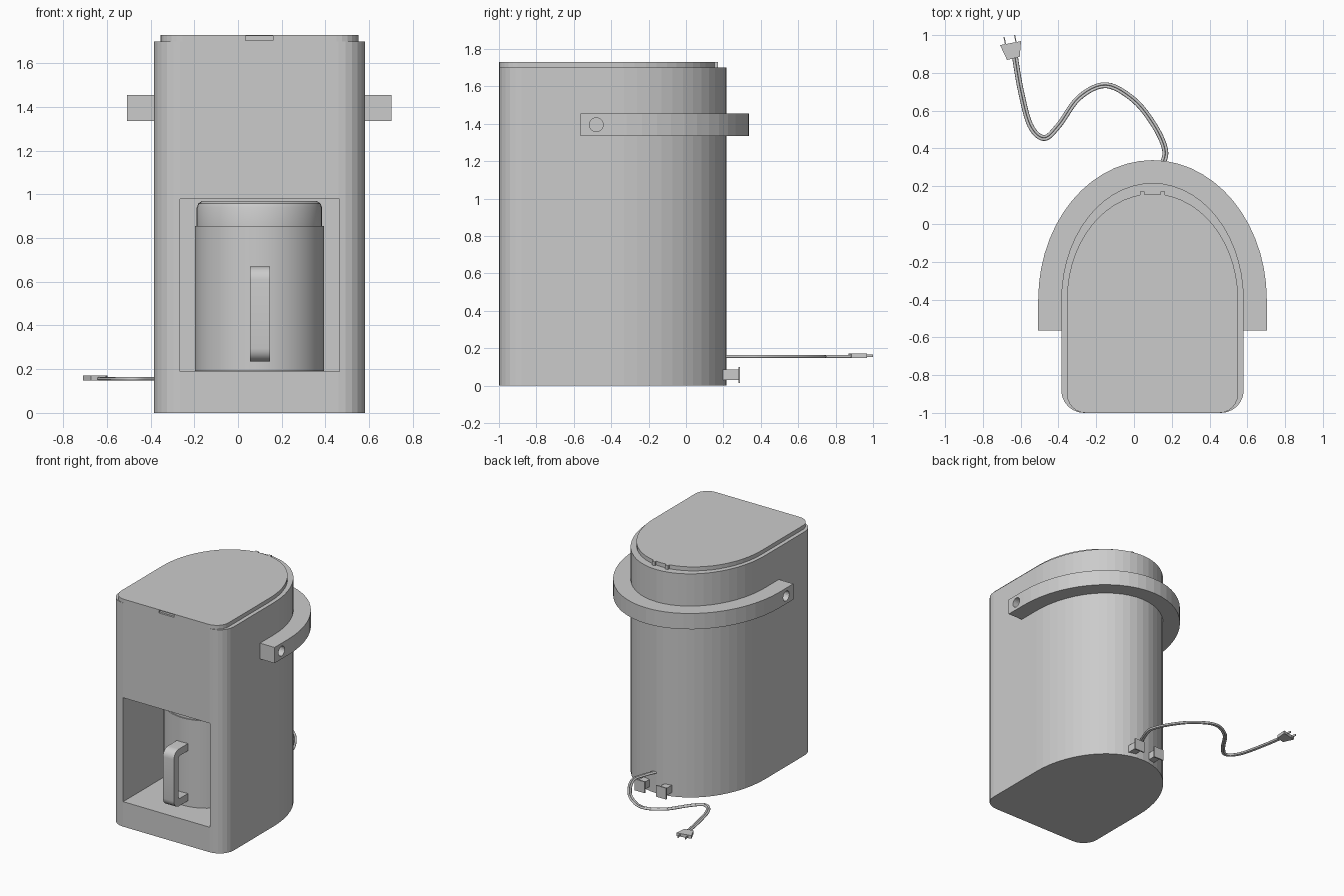
import bpy, bmesh
from math import sin, cos, pi
from mathutils import Vector
from mathutils.geometry import interpolate_bezier

if "Cube" in bpy.data.objects:
    bpy.data.objects.remove(bpy.data.objects["Cube"])

CX = 0.098   # symmetry line of the machine
YC = -0.40   # where the straight sides meet the elliptical back


def finish(name, bm, smooth=False):
    bmesh.ops.recalc_face_normals(bm, faces=bm.faces)
    me = bpy.data.meshes.new(name)
    bm.to_mesh(me)
    bm.free()
    ob = bpy.data.objects.new(name, me)
    bpy.context.collection.objects.link(ob)
    if smooth:
        bpy.context.view_layer.objects.active = ob
        ob.select_set(True)
        bpy.ops.object.shade_smooth_by_angle(angle=0.6)
        ob.select_set(False)
    return ob


def prism(name, pts, lo, hi, axis='z', smooth=False):
    bm = bmesh.new()
    place = (lambda a, b, h: (a, b, h)) if axis == 'z' else (lambda a, b, h: (h, a, b))
    face = bm.faces.new([bm.verts.new(place(a, b, lo)) for a, b in pts])
    new = bmesh.ops.extrude_face_region(bm, geom=[face])['geom']
    move = Vector(place(0, 0, hi - lo))
    bmesh.ops.translate(bm, vec=move, verts=[v for v in new if isinstance(v, bmesh.types.BMVert)])
    return finish(name, bm, smooth)


def box(name, x0, x1, y0, y1, z0, z1):
    return prism(name, [(x0, y0), (x1, y0), (x1, y1), (x0, y1)], z0, z1)


def arc(cx, cy, rx, ry, a0, a1, n):
    return [(cx + rx * cos(a0 + (a1 - a0) * i / n), cy + ry * sin(a0 + (a1 - a0) * i / n))
            for i in range(n + 1)]


def d_shape(hw, depth, r):
    # flat front with rounded corners, elliptical back
    return (arc(CX, YC, hw, depth, 0, pi, 28)
            + arc(CX - hw + r, -1 + r, r, r, pi, 1.5 * pi, 6)
            + arc(CX + hw - r, -1 + r, r, r, 1.5 * pi, 2 * pi, 6))


def lathe(name, cx, cy, prof, n=40):
    bm = bmesh.new()
    rings = [[bm.verts.new((cx + r * cos(2 * pi * i / n), cy + r * sin(2 * pi * i / n), z))
              for i in range(n)] for r, z in prof]
    for a, b in zip(rings, rings[1:]):
        for i in range(n):
            bm.faces.new((a[i], a[(i + 1) % n], b[(i + 1) % n], b[i]))
    bm.faces.new(rings[0])
    bm.faces.new(rings[-1])
    return finish(name, bm, True)


def cut(ob, cutter):
    m = ob.modifiers.new('cut', 'BOOLEAN')
    m.operation, m.solver, m.object = 'DIFFERENCE', 'EXACT', cutter
    cutter.hide_render = True
    cutter.hide_set(True)


# housing with the front bay
body = prism('housing', d_shape(0.483, 0.617, 0.12), 0, 1.70)
cut(body, box('bay_cutter', -0.265, 0.465, -1.1, -0.18, 0.19, 0.98))

# lid with finger notch at the front and hinge at the back
lid = prism('lid', d_shape(0.453, 0.56, 0.10), 1.70, 1.73)
cut(lid, box('lid_notch_cutter', 0.035, 0.16, -1.1, -0.985, 1.705, 1.725))
for i, x in enumerate((CX - 0.055, CX + 0.055)):
    box(f'lid_hinge_{i}', x - 0.012, x + 0.012, 0.14, 0.172, 1.70, 1.73)

# carrying handle around the back, with pivot holes
end = -0.565
outer = [(CX + 0.605, end)] + arc(CX, YC, 0.605, 0.738, 0, pi, 28) + [(CX - 0.605, end)]
inner = [(CX - 0.482, end)] + arc(CX, YC, 0.482, 0.616, pi, 0, 28) + [(CX + 0.482, end)]
handle = prism('carry_handle', outer + inner, 1.335, 1.455)
for i, s in enumerate((-1, 1)):
    x = CX + s * 0.605
    hole = prism(f'pivot_hole_cutter_{i}', arc(-0.48, 1.395, 0.037, 0.037, 0, 2 * pi * 19 / 20, 19),
                 x - 0.05, x + 0.05, 'x')
    cut(handle, hole)

# jug with its cap
JY = -0.52
lathe('jug', CX, JY, [(0.295, 0.191), (0.295, 0.855)])
lathe('jug_cap', CX, JY, [(0.287, 0.855), (0.287, 0.94), (0.28, 0.958), (0.262, 0.97)])

# jug handle, a rounded C seen from the side
yo, yi, z0, z1, t, r = -0.98, -0.80, 0.235, 0.67, 0.055, 0.06
c_out = ([(yi, z1)] + arc(yo + r, z1 - r, r, r, pi / 2, pi, 6)
         + arc(yo + r, z0 + r, r, r, pi, 1.5 * pi, 6) + [(yi, z0)])
q = 0.02
c_in = ([(yi, z0 + t)] + arc(yo + t + q, z0 + t + q, q, q, 1.5 * pi, pi, 4)
        + arc(yo + t + q, z1 - t - q, q, q, pi, pi / 2, 4) + [(yi, z1 - t)])
prism('jug_handle', c_out + c_in, 0.055, 0.147, 'x', True)

# two cord pegs low on the back
for i, x in enumerate((CX - 0.09, CX + 0.09)):
    box(f'peg_{i}', x - 0.028, x + 0.028, 0.18, 0.282, 0.03, 0.086)
    box(f'peg_plate_{i}', x - 0.043, x + 0.043, 0.28, 0.29, 0.015, 0.101)

# twin-wire power cord
ctrl = [(0.10, 0.19), (0.153, 0.32), (0.163, 0.40), (0.106, 0.524), (0.0, 0.656), (-0.148, 0.735),
        (-0.29, 0.67), (-0.397, 0.524), (-0.476, 0.455), (-0.55, 0.524), (-0.60, 0.71), (-0.63, 0.885)]
P = [Vector((x, y, 0.156)) for x, y in ctrl]
T = [(P[min(i + 1, len(P) - 1)] - P[max(i - 1, 0)]) / 6 for i in range(len(P))]
path = [P[0]]
for i in range(len(P) - 1):
    path += interpolate_bezier(P[i], P[i] + T[i], P[i + 1] - T[i + 1], P[i + 1], 7)[1:]
cord = bpy.data.curves.new('power_cord', 'CURVE')
cord.dimensions = '3D'
cord.bevel_depth = 0.008
cord.bevel_resolution = 2
cord.use_fill_caps = True
for s in (-1, 1):
    sp = cord.splines.new('POLY')
    sp.points.add(len(path) - 1)
    for i, p in enumerate(path):
        d = (path[min(i + 1, len(path) - 1)] - path[max(i - 1, 0)]).normalized()
        sp.points[i].co = (*(p + s * 0.0075 * Vector((-d.y, d.x, 0))), 1)
bpy.context.collection.objects.link(bpy.data.objects.new('power_cord', cord))

# plug with two prongs
prism('plug', [(-0.709, 0.947), (-0.672, 0.868), (-0.605, 0.885), (-0.598, 0.968)], 0.148, 0.172)
for i, (x, y) in enumerate(((-0.678, 0.94), (-0.622, 0.95))):
    prism(f'prong_{i}', [(x - 0.003, y), (x + 0.003, y), (x - 0.007, y + 0.05), (x - 0.013, y + 0.05)],
          0.153, 0.167)
